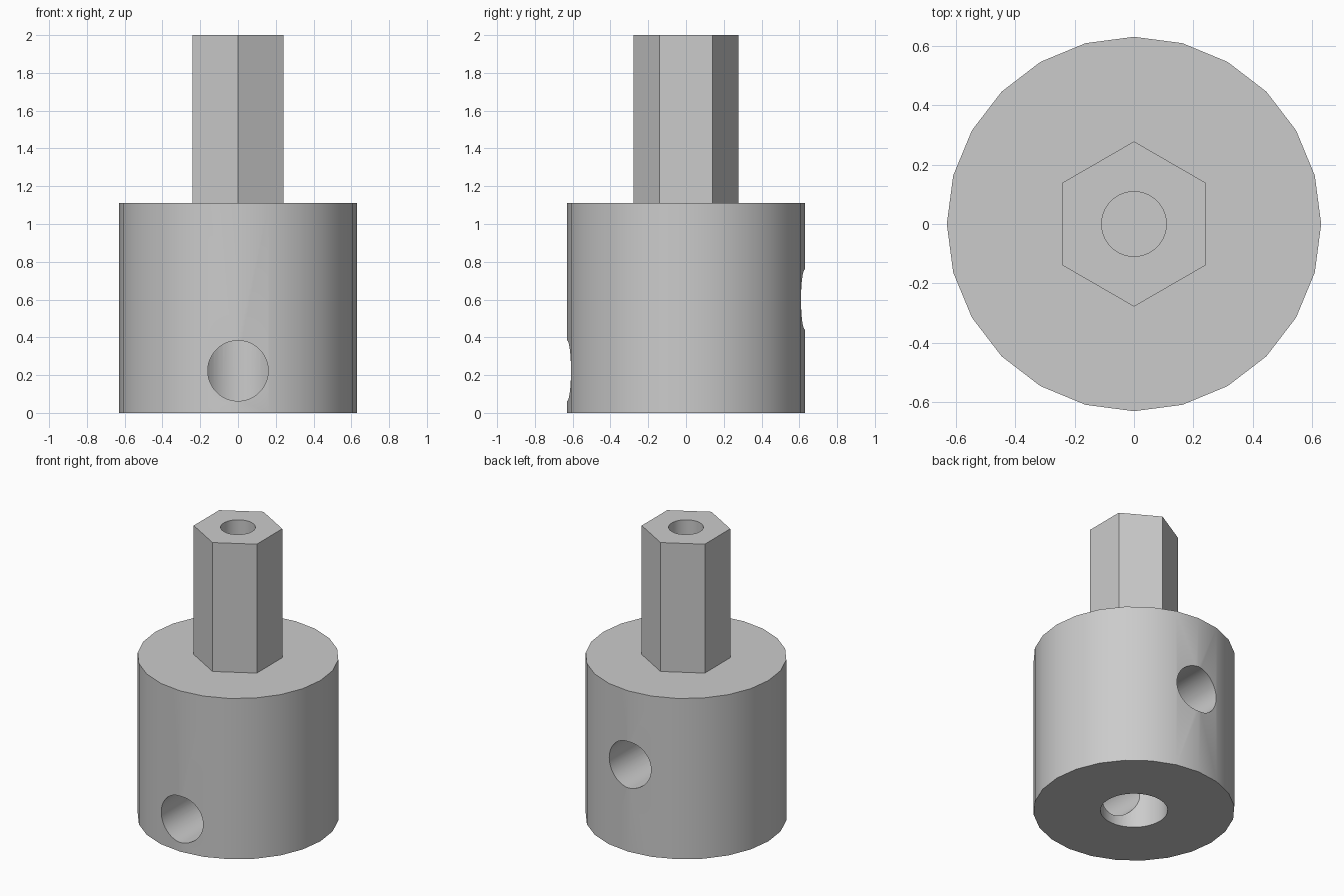
import bpy
from math import pi

cube = bpy.data.objects.get("Cube")
if cube:
    bpy.data.objects.remove(cube, do_unlink=True)

BODY_TOP = 1.11
TOTAL = 2.0

metal = bpy.data.materials.new("plain grey metal")
metal.use_nodes = True
grey = (0.6, 0.6, 0.6, 1)
metal.diffuse_color = grey
metal.node_tree.nodes["Principled BSDF"].inputs["Base Color"].default_value = grey


def prism(name, sides, radius, centre, length, rotation=(0, 0, 0)):
    """Cylinder along its own z axis."""
    bpy.ops.mesh.primitive_cylinder_add(
        vertices=sides, radius=radius, depth=length, location=centre, rotation=rotation)
    obj = bpy.context.object
    obj.name = name
    obj.data.materials.append(metal)
    return obj


def drill(target, cutter):
    """Cut the cutter out of the target and drop the cutter."""
    cutter.hide_render = True
    mod = target.modifiers.new("drill", 'BOOLEAN')
    mod.operation = 'DIFFERENCE'
    mod.solver = 'EXACT'
    mod.object = cutter
    bpy.ops.object.select_all(action='DESELECT')
    target.select_set(True)
    bpy.context.view_layer.objects.active = target
    bpy.ops.object.modifier_apply(modifier=mod.name)
    bpy.data.objects.remove(cutter, do_unlink=True)


# Round socket body with a blind bore from below
body = prism("socket_body", 24, 0.63, (0, 0, BODY_TOP / 2), BODY_TOP)
drill(body, prism("bore_cutter", 48, 0.21, (0, 0, 0.35), 1.0))

# Set screw holes into the bore: low in front, higher at the back
for side, height in ((-1, 0.223), (1, 0.6)):
    drill(body, prism("screw_hole_cutter", 48, 0.16,
                      (0, side * 0.45, height), 0.9, (pi / 2, 0, 0)))

# Hexagonal drive shank with a blind hole in its end
shank = prism("hex_shank", 6, 0.278, (0, 0, (BODY_TOP + TOTAL) / 2), TOTAL - BODY_TOP)
drill(shank, prism("end_hole_cutter", 48, 0.109, (0, 0, TOTAL), 1.2))

# Smooth the round walls, keep the corners crisp
for part in (body, shank):
    bpy.ops.object.select_all(action='DESELECT')
    part.select_set(True)
    bpy.context.view_layer.objects.active = part
    bpy.ops.object.shade_smooth_by_angle(angle=pi / 6)
